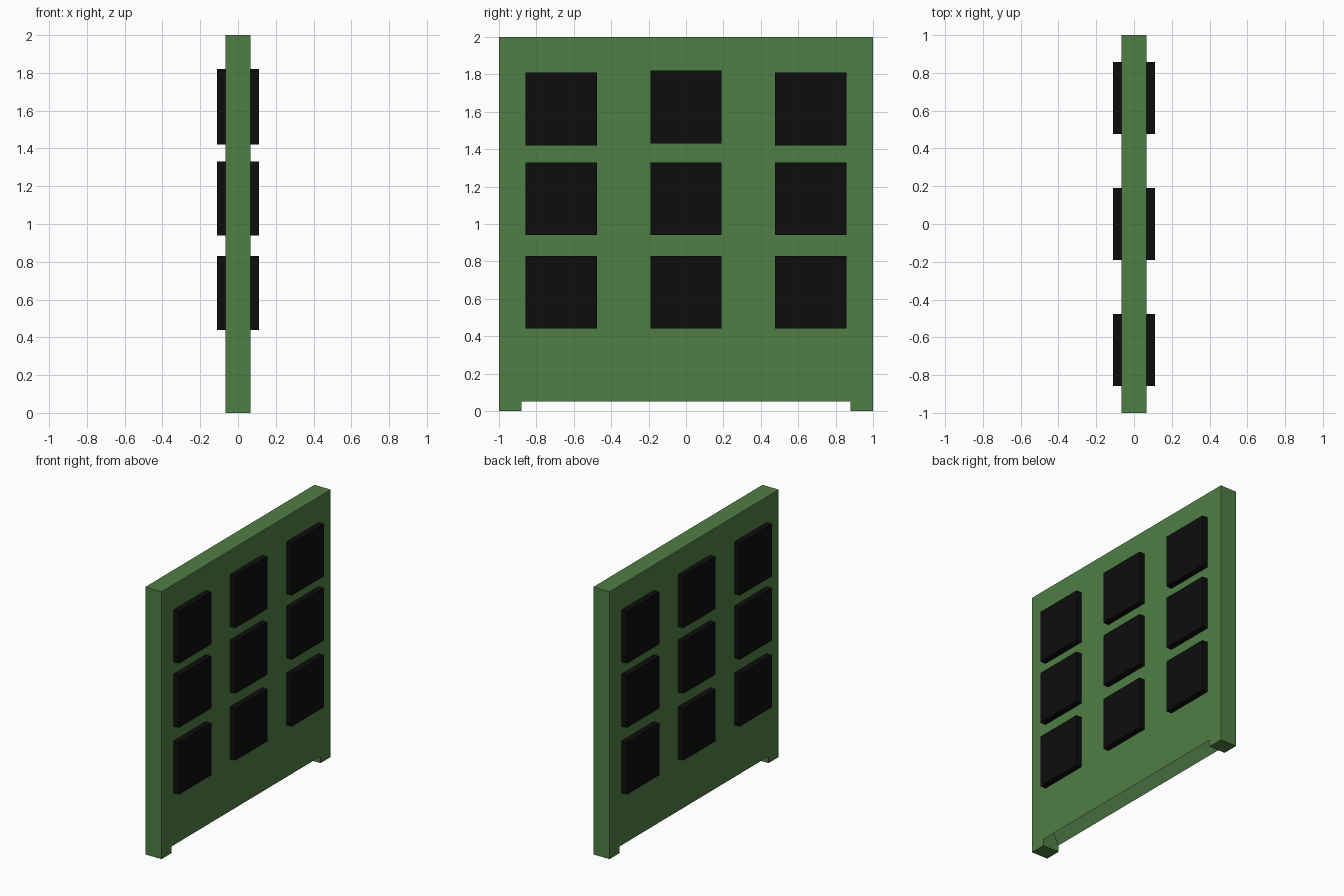
import bpy, bmesh

if "Cube" in bpy.data.objects:
    bpy.data.objects.remove(bpy.data.objects["Cube"])


def material(name, rgb):
    m = bpy.data.materials.new(name)
    m.diffuse_color = (*rgb, 1)
    m.use_nodes = True
    m.node_tree.nodes["Principled BSDF"].inputs["Base Color"].default_value = m.diffuse_color
    return m


def make_object(name, bm, mat):
    bmesh.ops.recalc_face_normals(bm, faces=bm.faces[:])
    mesh = bpy.data.meshes.new(name)
    bm.to_mesh(mesh)
    bm.free()
    ob = bpy.data.objects.new(name, mesh)
    bpy.context.collection.objects.link(ob)
    if mat:
        mesh.materials.append(mat)
    return ob


def prism(name, outline, lo, hi, mat=None):
    """Extrude an (x, z) outline along y."""
    bm = bmesh.new()
    face = bm.faces.new([bm.verts.new((x, lo, z)) for x, z in outline])
    geom = bmesh.ops.extrude_face_region(bm, geom=[face])["geom"]
    bmesh.ops.translate(bm, vec=(0, hi - lo, 0),
                        verts=[v for v in geom if isinstance(v, bmesh.types.BMVert)])
    return make_object(name, bm, mat)


def rect(x0, x1, z0, z1):
    return [(x0, z0), (x1, z0), (x1, z1), (x0, z1)]


green = material("green", (0.08, 0.21, 0.06))
black = material("black", (0.004, 0.004, 0.004))

# Upright slab
T = 0.067
board = prism("board", rect(-T, T, 0, 2), -1, 1, green)

# Notch between the two feet, with a ridged hollow above it
cutter = prism("notch_cutter",
               [(-0.2, -0.1), (0.2, -0.1), (0.2, 0.05), (T, 0.05),
                (0, 0.18), (-T, 0.05), (-0.2, 0.05)], -0.88, 0.88)
cutter.hide_render = True
cut = board.modifiers.new("notch", "BOOLEAN")
cut.operation = "DIFFERENCE"
cut.solver = "EXACT"
cut.object = cutter
bpy.context.view_layer.objects.active = board
board.select_set(True)
bpy.ops.object.modifier_apply(modifier=cut.name)
bpy.data.objects.remove(cutter)

# Grid of square panels standing proud on both faces
for row, z in enumerate((0.635, 1.135, 1.615)):
    for col, y in enumerate((-0.667, 0, 0.667)):
        lift = 0.01 if (row, col) == (2, 1) else 0
        prism(f"panel_{row + 1}_{col + 1}",
              rect(-0.112, 0.112, z - 0.195 + lift, z + 0.195 + lift),
              y - 0.191, y + 0.191, black)
